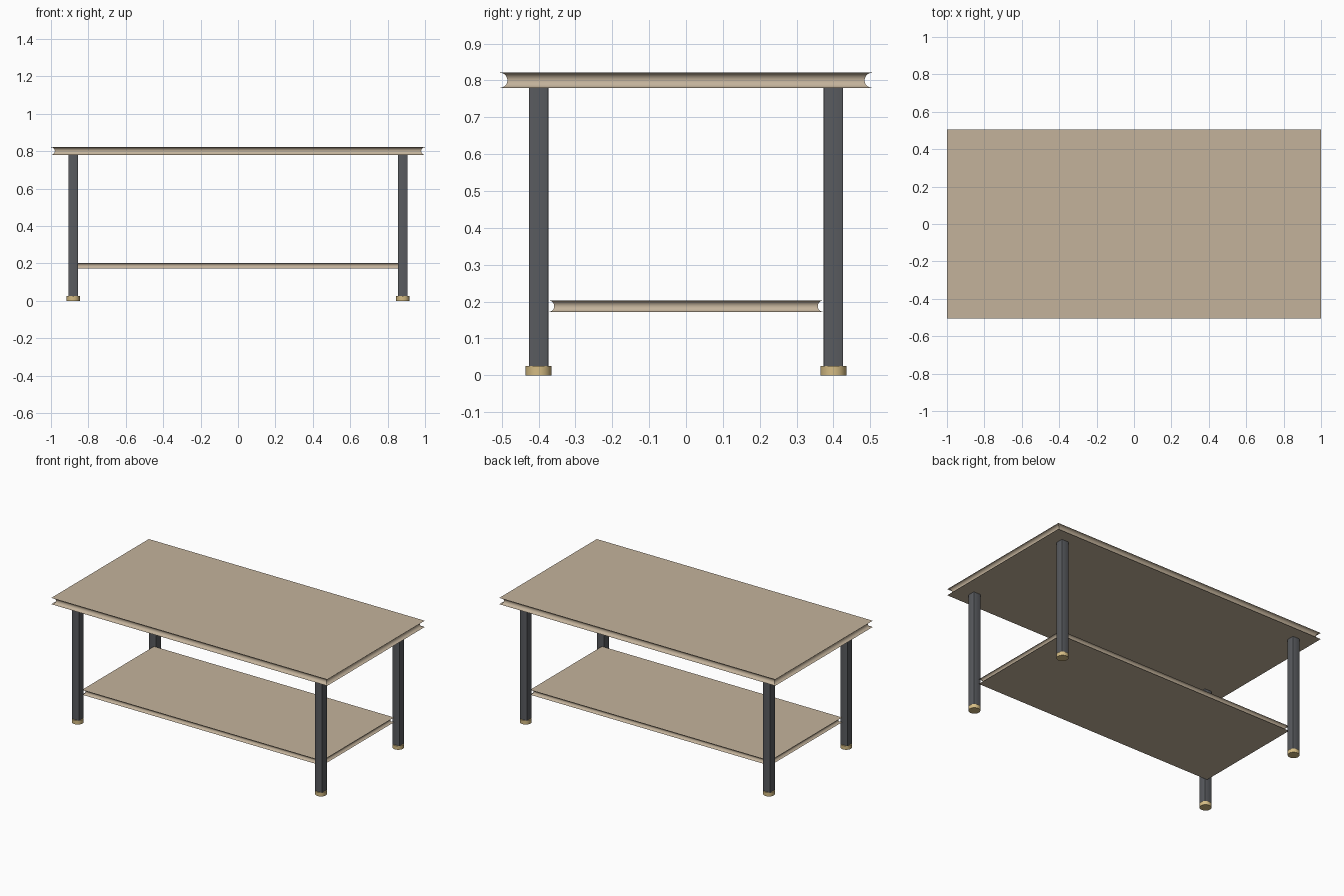
import bpy, bmesh, math

if "Cube" in bpy.data.objects:
    bpy.data.objects.remove(bpy.data.objects["Cube"])


def material(name, rgb):
    m = bpy.data.materials.new(name)
    m.diffuse_color = (*rgb, 1)
    m.use_nodes = True
    m.node_tree.nodes["Principled BSDF"].inputs["Base Color"].default_value = m.diffuse_color
    return m


WOOD = material("pale_wood", (0.55, 0.45, 0.33))
STEEL = material("dark_steel", (0.10, 0.105, 0.115))
BRASS = material("brass", (0.66, 0.50, 0.23))


def finish(bm, name, mat, angle=30):
    bmesh.ops.recalc_face_normals(bm, faces=bm.faces)
    me = bpy.data.meshes.new(name)
    bm.to_mesh(me)
    bm.free()
    ob = bpy.data.objects.new(name, me)
    bpy.context.collection.objects.link(ob)
    me.materials.append(mat)
    bpy.ops.object.select_all(action='DESELECT')
    ob.select_set(True)
    bpy.context.view_layer.objects.active = ob
    bpy.ops.object.shade_smooth_by_angle(angle=math.radians(angle))
    return ob


def grooved_board(name, hx, hy, z0, z1, segments=12):
    """Rectangular board whose edge is a concave half-round groove."""
    bm = bmesh.new()
    r, mid = (z1 - z0) / 2, (z0 + z1) / 2
    rings = []
    for i in range(segments + 1):
        a = math.pi * i / segments
        inset, z = r * math.sin(a), mid - r * math.cos(a)
        rings.append([bm.verts.new((sx * (hx - inset), sy * (hy - inset), z))
                      for sx, sy in ((-1, -1), (1, -1), (1, 1), (-1, 1))])
    for lo, hi in zip(rings, rings[1:]):
        for k in range(4):
            n = (k + 1) % 4
            bm.faces.new((lo[k], lo[n], hi[n], hi[k]))
    bm.faces.new(rings[0])
    bm.faces.new(rings[-1])
    return finish(bm, name, WOOD)


def leg(name, x, y):
    bm = bmesh.new()
    bmesh.ops.create_cube(bm, size=1)
    for v in bm.verts:
        v.co = (x + v.co.x * 0.053, y + v.co.y * 0.053, 0.4025 + v.co.z * 0.757)
    # softened vertical corners
    upright = [e for e in bm.edges if abs(e.verts[0].co.z - e.verts[1].co.z) > 0.1]
    bmesh.ops.bevel(bm, geom=upright, offset=0.004, segments=2, profile=0.5,
                    affect='EDGES')
    return finish(bm, name, STEEL)


def foot(name, x, y):
    bm = bmesh.new()
    bmesh.ops.create_cone(bm, cap_ends=True, segments=32, radius1=0.035,
                          radius2=0.035, depth=0.025)
    bmesh.ops.translate(bm, verts=bm.verts, vec=(x, y, 0.0125))
    return finish(bm, name, BRASS)


# boards
grooved_board("table_top", 1.0, 0.505, 0.78, 0.821)
grooved_board("lower_shelf", 0.87, 0.373, 0.172, 0.203)

# legs and round feet at the four corners
for sx, side in ((-1, "left"), (1, "right")):
    for sy, end in ((-1, "front"), (1, "back")):
        leg(f"{end}_{side}_leg", sx * 0.881, sy * 0.4)
        foot(f"{end}_{side}_foot", sx * 0.881, sy * 0.4)
